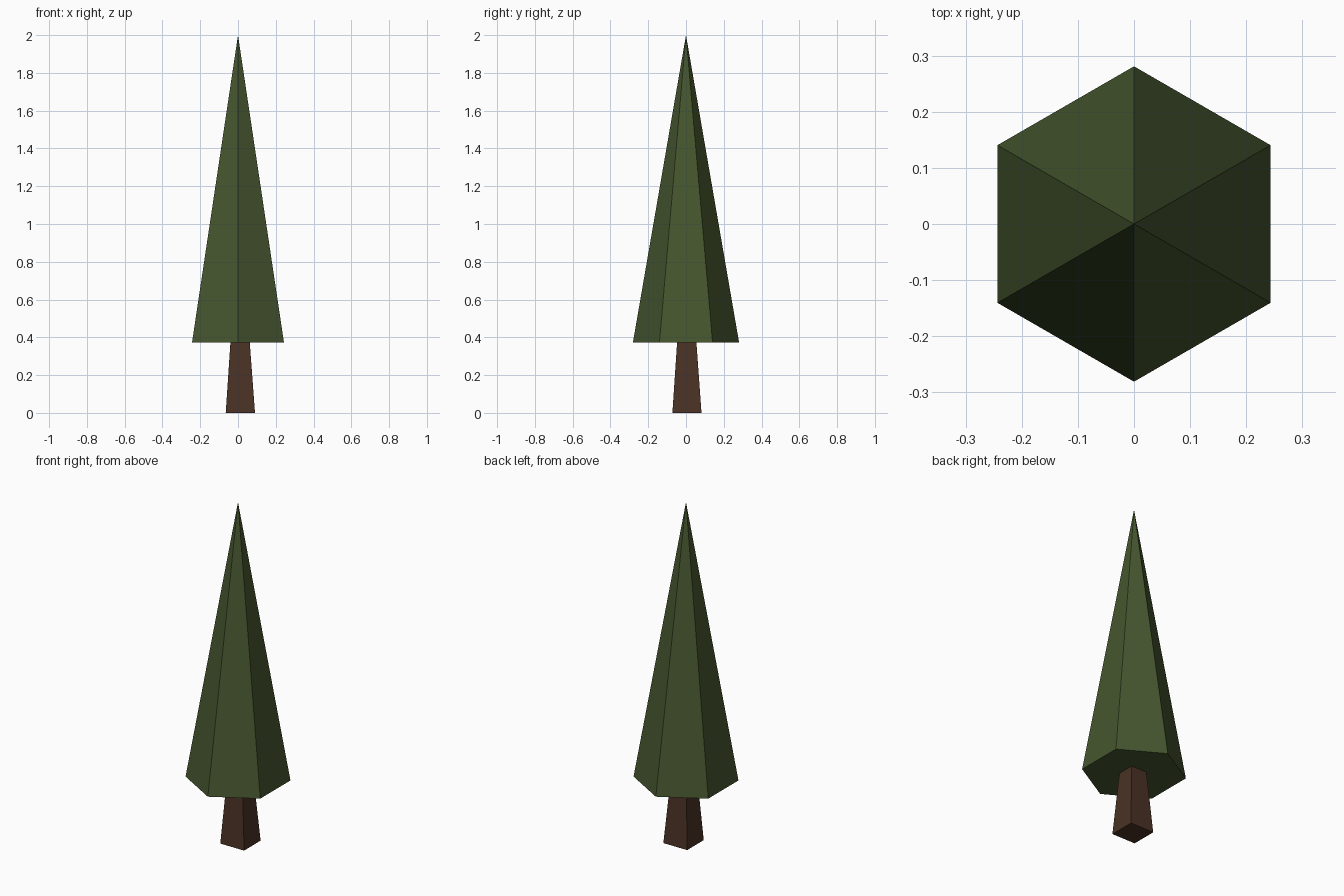
import bpy, bmesh

if "Cube" in bpy.data.objects:
    bpy.data.objects.remove(bpy.data.objects["Cube"])


def material(name, color):
    mat = bpy.data.materials.new(name)
    mat.diffuse_color = (*color, 1)
    mat.use_nodes = True
    mat.node_tree.nodes["Principled BSDF"].inputs["Base Color"].default_value = mat.diffuse_color
    return mat


# Foliage: six-sided closed cone with corners on the y axis
base_z, top_z = 0.373, 2.0
bpy.ops.mesh.primitive_cone_add(vertices=6, radius1=0.281, radius2=0,
                                depth=top_z - base_z,
                                location=(0, 0, (base_z + top_z) / 2))
foliage = bpy.context.object
foliage.name = "foliage"
foliage.data.materials.append(material("needles", (0.061, 0.093, 0.028)))

# Trunk: tapered square post, slightly off centre, meeting the foliage base
bm = bmesh.new()
rings = []
for x0, x1, y0, y1, z in ((-0.065, 0.09, -0.072, 0.082, 0),
                          (-0.04, 0.062, -0.047, 0.055, base_z + 0.003)):
    rings.append([bm.verts.new((x, y, z)) for x, y in
                  ((x0, y0), (x1, y0), (x1, y1), (x0, y1))])
low, high = rings
bm.faces.new(low[::-1])
bm.faces.new(high)
for i in range(4):
    j = (i + 1) % 4
    bm.faces.new((low[i], low[j], high[j], high[i]))
mesh = bpy.data.meshes.new("trunk")
bm.to_mesh(mesh)
bm.free()
trunk = bpy.data.objects.new("trunk", mesh)
bpy.context.collection.objects.link(trunk)
mesh.materials.append(material("bark", (0.069, 0.032, 0.018)))
